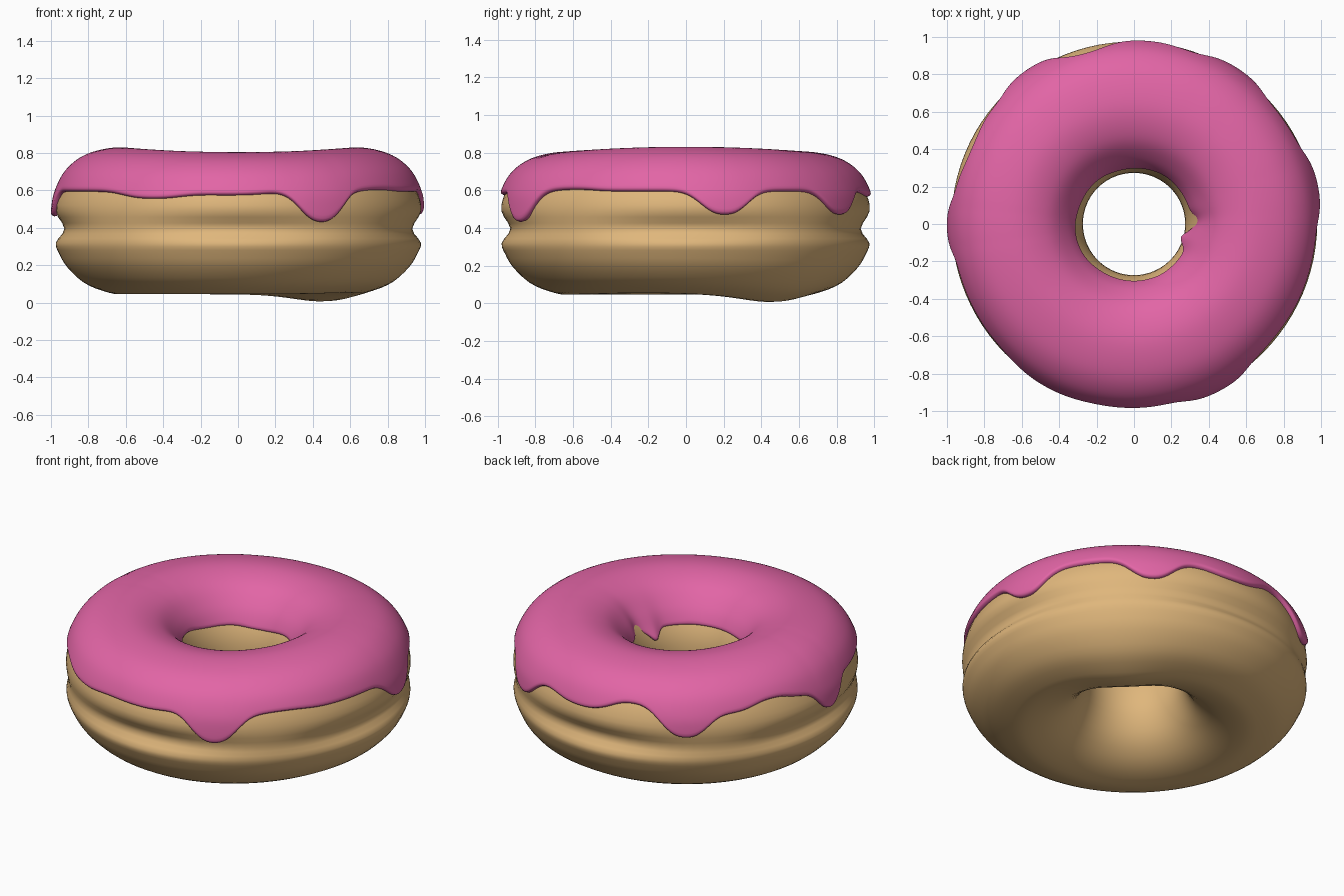
import bpy, bmesh, math
from mathutils import Vector

if "Cube" in bpy.data.objects:
    bpy.data.objects.remove(bpy.data.objects["Cube"])

# Cross-sections as (radius, height)
DOUGH = [(.62, .045), (.73, .065), (.83, .11), (.915, .19), (.957, .26), (.976, .32),
         (.93, .395), (.978, .49), (.958, .585), (.9, .685), (.79, .755), (.62, .79),
         (.46, .745), (.355, .65), (.295, .54), (.274, .43), (.285, .31), (.35, .18), (.47, .085)]
ICING = [(.262, .40), (.274, .48), (.300, .58), (.355, .68), (.46, .775), (.62, .818),
         (.80, .788), (.917, .71), (.978, .60), (.992, .50), (.988, .38)]
# Outer edge drips: (angle in degrees, drop, width in degrees)
DRIPS = [(-63, .17, 9), (-118, .04, 13), (-92, .02, 14), (12, .13, 9), (56, .13, 9),
         (125, .13, 8.5), (181, .14, 7), (86, .03, 10), (106, -.05, 8), (156, -.04, 9), (-38, -.01, 9)]
INNER_DRIPS = [(-16, .05, 9), (100, .02, 25), (200, -.03, 30)]


def spline(pts, t, closed):
    i = math.floor(t)
    n = len(pts)
    if not closed:
        i = min(max(i, 0), n - 2)
    f = t - i
    pick = (lambda k: pts[k % n]) if closed else (lambda k: pts[min(max(k, 0), n - 1)])
    a, b, c, d = (Vector(pick(i + k)) for k in (-1, 0, 1, 2))
    return .5 * (2*b + (c - a)*f + (2*a - 5*b + 4*c - d)*f*f + (3*b - a - 3*c + d)*f**3)


def bump(deg, centre, width, power=2):
    d = (deg - centre + 180) % 360 - 180
    return math.exp(-abs(d / width) ** power)


def drop(deg, drips):
    return sum(h * bump(deg, a, w, 2.6) for a, h, w in drips)


def t_at_height(z, lo, hi):
    # Bisect the icing profile, lo is the high point and hi the low one
    for _ in range(24):
        m = (lo + hi) / 2
        if spline(ICING, m, False).y > z:
            lo = m
        else:
            hi = m
    return lo


def place(deg, r, z):
    # Hand-made unevenness shared by dough and icing
    a = math.radians(deg)
    r += .004 * math.sin(3 * a + .6) * (r - .2)
    if z < .3:
        z -= (.045 * bump(deg, 45, 24) - .01 * bump(deg, -20, 30)) * (1 - z / .3)
    if z > .6:
        z += .012 * math.cos(2 * a) * (z - .6) / .2
    return (r * math.cos(a), r * math.sin(a), z)


def ring_mesh(name, rows, closed, colour):
    bm = bmesh.new()
    vs = [[bm.verts.new(p) for p in row] for row in rows]
    n, m = len(vs), len(vs[0])
    for i in range(n):
        k = (i + 1) % n
        for j in range(m if closed else m - 1):
            l = (j + 1) % m
            bm.faces.new((vs[i][j], vs[k][j], vs[k][l], vs[i][l]))
    bm.normal_update()
    # Make the top faces point up
    top = max(bm.faces, key=lambda f: f.calc_center_median().z)
    if top.normal.z < 0:
        bmesh.ops.reverse_faces(bm, faces=bm.faces[:])
    for f in bm.faces:
        f.smooth = True
    me = bpy.data.meshes.new(name)
    bm.to_mesh(me)
    bm.free()
    ob = bpy.data.objects.new(name, me)
    bpy.context.collection.objects.link(ob)
    mat = bpy.data.materials.new(name + "_colour")
    mat.diffuse_color = colour
    mat.use_nodes = True
    mat.node_tree.nodes["Principled BSDF"].inputs["Base Color"].default_value = mat.diffuse_color
    me.materials.append(mat)
    return ob


# Dough ring with a groove around the middle, shallower on the diagonals
N = 96
rows = []
for i in range(N):
    deg = 360 * i / N
    fill = .018 * (1 - math.cos(math.radians(4 * deg)))
    section = list(DOUGH)
    section[6] = (DOUGH[6][0] + fill, DOUGH[6][1])
    rows.append([place(deg, *spline(section, j / 3, True)) for j in range(3 * len(DOUGH))])
ring_mesh("dough", rows, True, (.74, .47, .20, 1))

# Icing shell with dripping edges
N, M = 180, 28
rows = []
for i in range(N):
    deg = 360 * i / N
    t_in = t_at_height(.575 - drop(deg, INNER_DRIPS), 5, 0)
    t_out = t_at_height(.60 - drop(deg, DRIPS), 5, 10)
    row = []
    for j in range(M + 1):
        u = j / M
        p = spline(ICING, t_in + (t_out - t_in) * u, False)
        swell = .09 * max(drop(deg, DRIPS), 0) * u ** 6
        swell += (.03 * bump(deg, 3, 8) - .03 * bump(deg, -16, 8)) * (1 - u) ** 6
        row.append(place(deg, p.x + swell, p.y))
    rows.append(row)
icing = ring_mesh("icing", rows, False, (.76, .13, .38, 1))
solid = icing.modifiers.new("thickness", 'SOLIDIFY')
solid.thickness = .04
solid.offset = -1
sub = icing.modifiers.new("round_edges", 'SUBSURF')
sub.levels = sub.render_levels = 1
